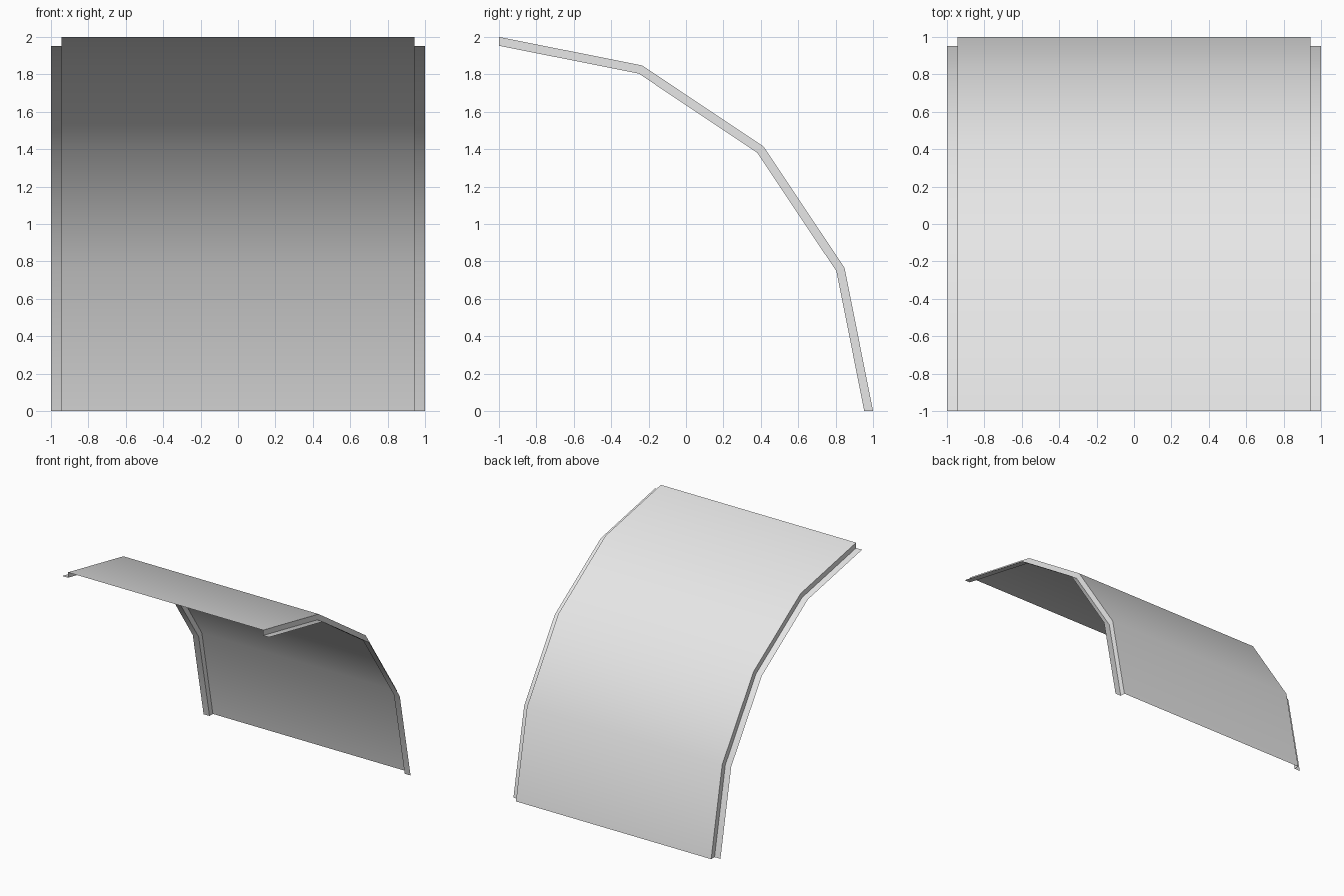
import bpy
import bmesh
from math import sin, cos, pi, radians

cube = bpy.data.objects.get("Cube")
if cube:
    bpy.data.objects.remove(cube, do_unlink=True)

# Single plain grey
grey = bpy.data.materials.new("light grey")
grey.use_nodes = True
colour = (0.8, 0.8, 0.8, 1)
grey.diffuse_color = colour
grey.node_tree.nodes["Principled BSDF"].inputs["Base Color"].default_value = colour

OUTER, INNER = 2.0, 1.953   # radii of the panel and of the rim flanges
HALF, EDGE = 0.943, 1.0     # half widths of the panel and of the flanges
SEGMENTS = 4

# Cross-section (x, radius): flange, wall, panel, wall, flange
section = [(-EDGE, INNER), (-HALF, INNER), (-HALF, OUTER),
           (HALF, OUTER), (HALF, INNER), (EDGE, INNER)]

# Sweep the section through a quarter circle, from the foot to the top edge
bm = bmesh.new()
rows = []
for i in range(SEGMENTS + 1):
    a = i * pi / 2 / SEGMENTS
    rows.append([bm.verts.new((x, r * cos(a) - 1, r * sin(a))) for x, r in section])
for low, high in zip(rows, rows[1:]):
    for j in range(len(section) - 1):
        bm.faces.new((low[j], high[j], high[j + 1], low[j + 1]))

mesh = bpy.data.meshes.new("curved_panel")
bm.to_mesh(mesh)
bm.free()
mesh.materials.append(grey)
panel = bpy.data.objects.new("curved_panel", mesh)
bpy.context.collection.objects.link(panel)

# Smooth along the curve, crisp at the folded rims
bpy.ops.object.select_all(action='DESELECT')
panel.select_set(True)
bpy.context.view_layer.objects.active = panel
bpy.ops.object.shade_smooth_by_angle(angle=radians(30))
